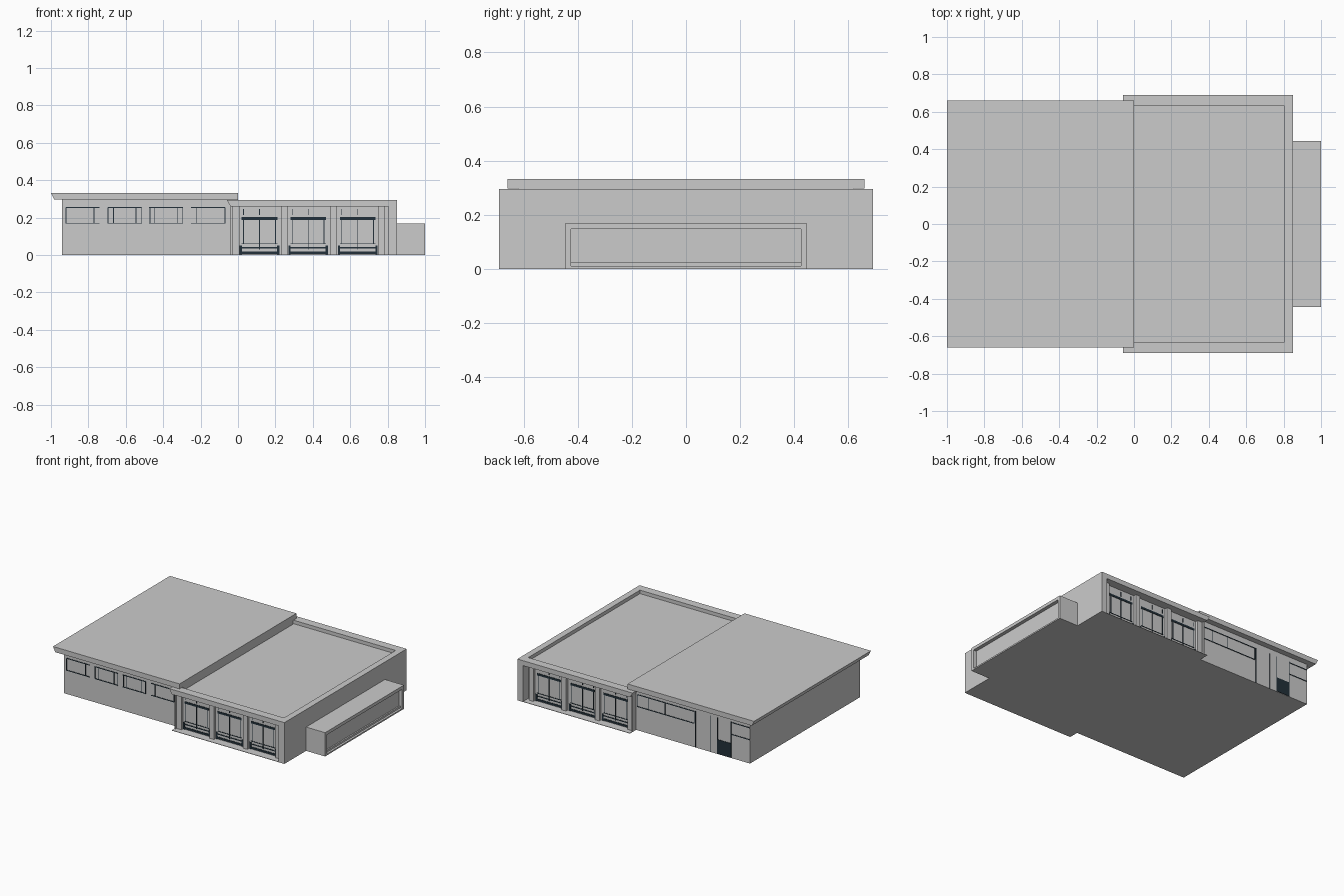
import bpy, bmesh

if "Cube" in bpy.data.objects:
    bpy.data.objects.remove(bpy.data.objects["Cube"])


def material(name, rgb):
    m = bpy.data.materials.new(name)
    m.diffuse_color = (*rgb, 1)
    m.use_nodes = True
    m.node_tree.nodes["Principled BSDF"].inputs["Base Color"].default_value = m.diffuse_color
    return m


GREY = material("light grey", (0.6, 0.6, 0.6))
DARK = material("dark slate", (0.016, 0.03, 0.042))


def prism(name, profile, y0, y1, mat=GREY):
    """Extrude an (x, z) profile along y."""
    bm = bmesh.new()
    face = bm.faces.new([bm.verts.new((x, y0, z)) for x, z in profile])
    out = bmesh.ops.extrude_face_region(bm, geom=[face])["geom"]
    bmesh.ops.translate(bm, vec=(0, y1 - y0, 0),
                        verts=[v for v in out if isinstance(v, bmesh.types.BMVert)])
    bmesh.ops.recalc_face_normals(bm, faces=bm.faces)
    me = bpy.data.meshes.new(name)
    bm.to_mesh(me)
    bm.free()
    me.materials.append(mat)
    ob = bpy.data.objects.new(name, me)
    bpy.context.collection.objects.link(ob)
    return ob


def box(name, x0, x1, y0, y1, z0, z1, mat=GREY):
    return prism(name, [(x0, z0), (x1, z0), (x1, z1), (x0, z1)], y0, y1, mat)


def plate(name, s, wall, x0, x1, z0, z1, t=0.003, mat=DARK):
    """Thin plate on the front (s=-1) or back (s=1) wall."""
    return box(name, x0, x1, s * (wall - 0.002), s * (wall + t), z0, z1, mat)


# Office wing and its overhanging roof slab
box("office_wing", -0.94, 0, -0.62, 0.62, 0, 0.30)
prism("office_roof", [(-1, 0.333), (0, 0.333), (0, 0.297), (-0.982, 0.297)], -0.66, 0.66)

# Garage hall, with the flat roof sunk behind a parapet
box("garage_hall", -0.03, 0.81, -0.63, 0.63, 0, 0.27)
box("garage_side_wall", 0.805, 0.85, -0.69, 0.69, 0, 0.295)

# Side annex: box with a recess in its outer face
box("annex_core", 0.84, 0.975, -0.44, 0.44, 0, 0.165)
box("annex_top", 0.84, 1.0, -0.445, 0.445, 0.147, 0.17)
box("annex_base", 0.84, 1.0, -0.445, 0.445, 0, 0.01)
box("annex_sill", 0.84, 0.985, -0.43, 0.43, 0.005, 0.023)
for s in (-1, 1):
    box("annex_end", 0.84, 1.0, s * 0.425, s * 0.445, 0, 0.17)

DOORS = [0.115, 0.375, 0.64]
for s in (-1, 1):
    # Canopy, floor and piers of the garage portal
    prism("canopy", [(-0.06, 0.295), (0.806, 0.295), (0.806, 0.26), (-0.04, 0.26)],
          s * 0.63, s * 0.69)
    box("threshold", -0.04, 0.81, s * 0.62, s * 0.69, 0, 0.003)
    box("portal_jamb", -0.04, -0.03, s * 0.6, s * 0.66, 0, 0.262)
    for x0, x1 in [(-0.03, 0.008), (0.23, 0.265), (0.493, 0.53), (0.752, 0.785)]:
        box("door_pier", x0, x1, s * 0.62, s * 0.65, 0, 0.262)

    # Garage doors with dark rails and posts
    for c in DOORS:
        plate("door_top_rail", s, 0.63, c - 0.095, c + 0.095, 0.188, 0.203)
        plate("door_bottom_rail", s, 0.63, c - 0.1, c + 0.1, 0.006, 0.02)
        plate("door_low_rail", s, 0.63, c - 0.095, c + 0.095, 0.036, 0.042)
        plate("door_mid_line", s, 0.63, c - 0.095, c + 0.095, 0.058, 0.062)
        plate("door_center_line", s, 0.63, c - 0.002, c + 0.002, 0.03, 0.188)
        for k in (-1, 1):
            plate("door_foot", s, 0.63, c + k * 0.106, c + k * 0.094, 0.003, 0.052)
            plate("door_side_line", s, 0.63, c + k * 0.085 - 0.002,
                  c + k * 0.085 + 0.002, 0.06, 0.188)
        for x in (c - 0.085, c):
            plate("door_tick", s, 0.63, x - 0.002, x + 0.002, 0.215, 0.245)


def window(s, x0, x1, mullions):
    """Window outlined by thin dark top and bottom lines and mullions."""
    for z in (0.17, 0.255):
        plate("window_rail", s, 0.62, x0, x1, z - 0.0025, z + 0.0025)
    for x in mullions:
        plate("window_mullion", s, 0.62, x - 0.002, x + 0.002, 0.17, 0.255)


# Front windows of the office wing
window(-1, -0.92, -0.74, [-0.92, -0.77])
window(-1, -0.695, -0.515, [-0.695, -0.665, -0.545, -0.515])
window(-1, -0.475, -0.295, [-0.47, -0.445, -0.325, -0.295])
window(-1, -0.25, -0.07, [-0.22, -0.07])

# Rear window strip and entrance
window(1, -0.5, -0.05, [-0.5, -0.27, -0.14, -0.05])
window(1, -0.94, -0.79, [])
for x in (-0.79, -0.684, -0.626, -0.51):
    plate("entrance_post", 1, 0.62, x - 0.002, x + 0.002, 0, 0.26)
plate("entrance_panel", 1, 0.62, -0.79, -0.684, 0.002, 0.105)
